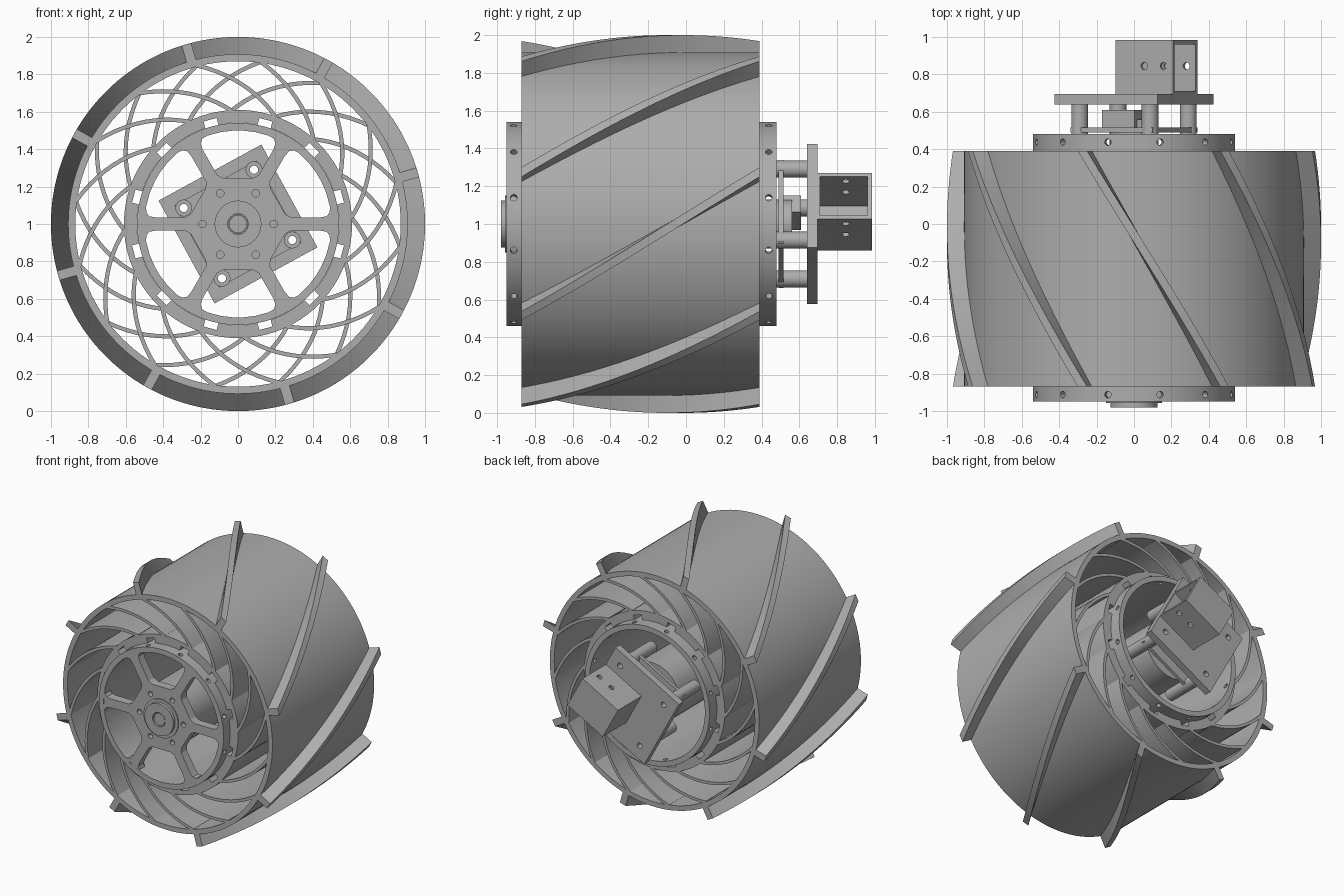
import bpy, bmesh
from math import sin, cos, asin, radians, pi
from mathutils import Vector

cube = bpy.data.objects.get("Cube")
if cube:
    bpy.data.objects.remove(cube, do_unlink=True)

grey = bpy.data.materials.new("plain_grey")
grey.use_nodes = True
grey.diffuse_color = (0.42, 0.42, 0.42, 1)
grey.node_tree.nodes["Principled BSDF"].inputs["Base Color"].default_value = (0.42, 0.42, 0.42, 1)

FRONT, BACK = -0.87, 0.39      # tread ends
HUB_FRONT, HUB_BACK = -0.95, 0.48
TILT = radians(28.6)           # roll of the motor mount
U = Vector((cos(TILT), 0, sin(TILT)))
V = Vector((-sin(TILT), 0, cos(TILT)))
Y = Vector((0, 1, 0))
CENTRE = Vector((0, 0, 1))
parts = []


def polar(r, a, y):
    return Vector((r * cos(a), y, 1 + r * sin(a)))


def loft(bm, sections, closed=False):
    """Skin a list of equal-length closed loops."""
    rows = [[bm.verts.new(p) for p in s] for s in sections]
    n = len(rows[0])
    pairs = list(zip(rows, rows[1:]))
    if closed:
        pairs.append((rows[-1], rows[0]))
    else:
        bm.faces.new(rows[0])
        bm.faces.new(rows[-1])
    for a, b in pairs:
        for i in range(n):
            j = (i + 1) % n
            bm.faces.new((a[i], a[j], b[j], b[i]))


def lathe(bm, profile, seg=96):
    loft(bm, [[polar(r, 2 * pi * k / seg, y) for r, y in profile] for k in range(seg)], True)


def ring(bm, r0, r1, y0, y1, seg=96):
    lathe(bm, [(r0, y0), (r1, y0), (r1, y1), (r0, y1)], seg)


def rod(bm, start, end, r, seg=20):
    axis = (end - start).normalized()
    side = axis.orthogonal().normalized()
    other = axis.cross(side)
    loft(bm, [[p + r * (cos(2 * pi * k / seg) * side + sin(2 * pi * k / seg) * other)
               for k in range(seg)] for p in (start, end)])


def box(bm, centre, u0, u1, v0, v1, y0, y1):
    """Box aligned with the rolled motor mount."""
    loft(bm, [[centre + U * u + V * v + Y * y for u, v in
               ((u0, v0), (u1, v0), (u1, v1), (u0, v1))] for y in (y0, y1)])


def make(name, build):
    bm = bmesh.new()
    build(bm)
    bmesh.ops.recalc_face_normals(bm, faces=bm.faces)
    mesh = bpy.data.meshes.new(name)
    bm.to_mesh(mesh)
    bm.free()
    mesh.materials.append(grey)
    obj = bpy.data.objects.new(name, mesh)
    bpy.context.collection.objects.link(obj)
    parts.append(obj)
    return obj


def cut(obj, build):
    cutter = make("cutter", build)
    parts.remove(cutter)
    mod = obj.modifiers.new("cut", "BOOLEAN")
    mod.operation, mod.solver, mod.object = "DIFFERENCE", "EXACT", cutter
    bpy.context.view_layer.objects.active = obj
    bpy.ops.object.modifier_apply(modifier=mod.name)
    bpy.data.objects.remove(cutter, do_unlink=True)


# Outer tread cylinder
make("tread_cylinder", lambda bm: ring(bm, 0.87, 0.908, FRONT, BACK, 128))


# Helical fins around the tread, an eighth of a turn each
def fins(bm):
    steps, half = 24, 0.026
    for k in range(8):
        rows = []
        for i in range(steps + 1):
            t = i / steps
            a = radians(16 + 45 * (k + t))
            rows.append([polar(r, a + s * half / r, FRONT + t * (BACK - FRONT))
                         for r, s in ((0.895, -1), (1, -1), (1, 1), (0.895, 1))])
        loft(bm, rows)


make("tread_fins", fins)


# Curved flexible spokes, two layers that lean opposite ways
def spokes(lean, y0, y1):
    def build(bm):
        for k in range(16):
            outer = radians(14.5 + 22.5 * k)
            rows = []
            for i in range(11):
                t = i / 10
                r = 0.875 - 0.27 * t
                a = outer + lean * radians(34) * t
                rows.append([polar(r + d, a + lean * d / r, y)
                             for d, y in ((-0.008, y0), (0.008, y0), (0.008, y1), (-0.008, y1))])
            loft(bm, rows)
    return build


MIDDLE = (FRONT + BACK) / 2
make("front_spokes", spokes(-1, FRONT, MIDDLE))
make("back_spokes", spokes(1, MIDDLE, BACK))

# Inner sleeve with twelve key slots
sleeve = make("inner_sleeve", lambda bm: ring(bm, 0.541, 0.61, FRONT, BACK))
bolt_angles = [radians(15 + 30 * k) for k in range(12)]


def key_slots(bm):
    for a in bolt_angles:
        out, side = Vector((cos(a), 0, sin(a))), Vector((-sin(a), 0, cos(a)))
        loft(bm, [[CENTRE + out * r + side * s + Y * y for r, s in
                   ((0.52, -0.036), (0.577, -0.036), (0.577, 0.036), (0.52, 0.036))]
                  for y in (FRONT - 0.1, BACK + 0.1)])


cut(sleeve, key_slots)

# Hub drum with radial bolt holes at both rims
drum = make("hub_drum", lambda bm: ring(bm, 0.5, 0.54, HUB_FRONT, HUB_BACK))


def rim_holes(bm):
    for y in (-0.912, 0.438):
        for a in bolt_angles:
            rod(bm, polar(0.45, a, y), polar(0.6, a, y), 0.018, 12)


cut(drum, rim_holes)

# Six-armed front plate
plate = make("hub_front_plate", lambda bm: ring(bm, 0.05, 0.505, HUB_FRONT + 0.001, -0.88))


def windows(bm):
    shape = ((0.25, 0.5), (0.257, 0.8), (0.285, 1), (0.44, 1), (0.475, 0.97), (0.494, 0.88),
             (0.5, 0.74), (0.5, 0.4), (0.5, 0.1))
    for k in range(6):
        mid = radians(30 + 60 * k)
        half = [(r, f * (radians(30) - asin(0.035 / r))) for r, f in shape]
        loop = [(r, mid + a) for r, a in half] + [(r, mid - a) for r, a in reversed(half)]
        loft(bm, [[polar(r, a, y) for r, a in loop] for y in (-1, -0.8)])


def plate_bolts(bm):
    for k in range(6):
        rod(bm, polar(0.19, k * pi / 3, -1), polar(0.19, k * pi / 3, -0.91), 0.02, 16)


cut(plate, windows)
cut(plate, plate_bolts)

# Stepped cap and axle on the hub centre
make("hub_cap", lambda bm: lathe(bm, [(0.055, -0.94), (0.15, -0.94), (0.15, -0.957), (0.125, -0.957),
                                      (0.125, -0.98), (0.055, -0.98)], 48))
make("axle", lambda bm: rod(bm, polar(0, 0, -0.975), polar(0, 0, -0.85), 0.048, 32))

# Motor body inside the hub
make("motor_body", lambda bm: rod(bm, polar(0, 0, -0.885), polar(0, 0, 0.42), 0.235, 48))
make("motor_neck", lambda bm: rod(bm, polar(0, 0, 0.41), polar(0, 0, 0.56), 0.13, 32))


# Square mounting plates joined by four hollow posts
posts = [CENTRE + (U * i + V * j) * 0.214 for i in (-1, 1) for j in (-1, 1)]


def post_holes(bm):
    for p in posts:
        rod(bm, p - Y, p + Y, 0.022, 16)


for name, half, y0, y1 in (("motor_bracket", 0.25, 0.49, 0.515), ("mounting_plate", 0.313, 0.64, 0.695)):
    square = make(name, lambda bm: box(bm, CENTRE, -half, half, -half, half, y0, y1))
    cut(square, post_holes)


def standoffs(bm):
    for p in posts:
        rod(bm, p + Y * 0.3, p + Y * 0.645, 0.045, 24)


cut(make("standoff_posts", standoffs), post_holes)

# Small connector block behind the motor
make("connector_block", lambda bm: box(bm, Vector((-0.06, 0, 1.06)), -0.1, 0.1, -0.05, 0.05, 0.5, 0.61))

# Hollow electronics box, open at its right side
MID = Vector((0.12, 0, 1.065))
case = make("electronics_box", lambda bm: box(bm, MID, -0.175, 0.175, -0.138, 0.138, 0.69, 0.985))
cut(case, lambda bm: box(bm, MID, -0.155, 0.3, -0.118, 0.118, 0.71, 0.96))


def case_holes(bm):
    for u in (0, 0.118):
        p = MID + U * u + Y * 0.845
        rod(bm, p - V * 0.3, p + V * 0.3, 0.02, 16)


cut(case, case_holes)

# Smooth curved walls, keep crisp edges
for obj in parts:
    bpy.ops.object.select_all(action="DESELECT")
    obj.select_set(True)
    bpy.context.view_layer.objects.active = obj
    bpy.ops.object.shade_smooth_by_angle(angle=radians(30))
